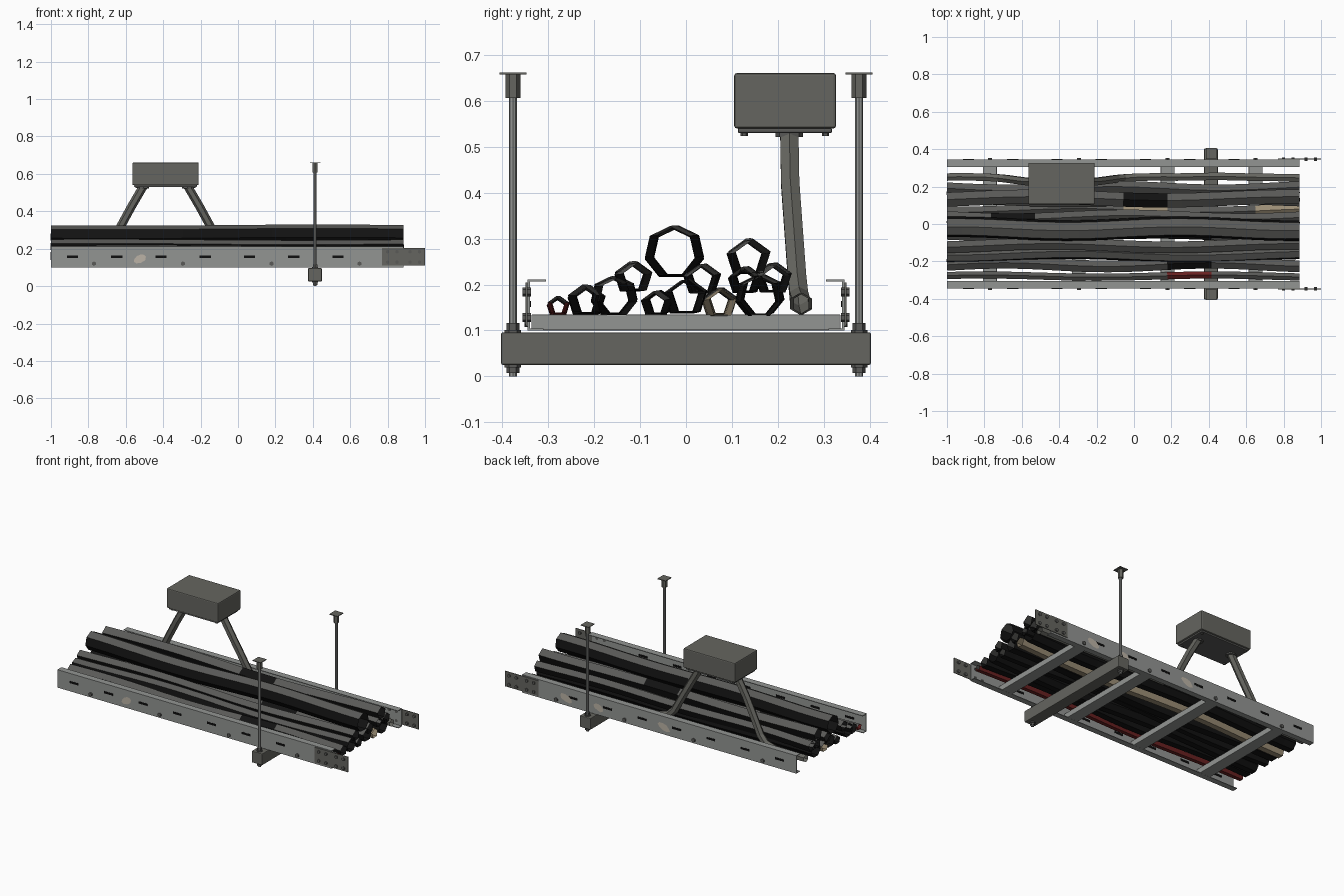
import bpy, bmesh, math, random
from mathutils import Vector

if "Cube" in bpy.data.objects:
    bpy.data.objects.remove(bpy.data.objects["Cube"])

random.seed(4)


def mat(name, rgb):
    m = bpy.data.materials.new(name)
    m.diffuse_color = (*rgb, 1)
    m.use_nodes = True
    m.node_tree.nodes["Principled BSDF"].inputs["Base Color"].default_value = m.diffuse_color
    return m


GALV = mat("galvanised steel", (0.29, 0.30, 0.29))
DARK = mat("dark grey steel", (0.13, 0.13, 0.115))
BOLT = mat("bolt grey", (0.10, 0.10, 0.095))
BLACK = mat("black cable", (0.006, 0.006, 0.006))
DUST = mat("dust grey", (0.10, 0.10, 0.095))
RED = mat("red cable", (0.14, 0.015, 0.015))
BEIGE = mat("beige cable", (0.33, 0.27, 0.18))
PATCH = mat("pale patch", (0.50, 0.45, 0.38))
SLOT = mat("slot black", (0.004, 0.004, 0.004))


def finish(bm, name, mats):
    me = bpy.data.meshes.new(name)
    bm.to_mesh(me)
    bm.free()
    for m in mats:
        me.materials.append(m)
    ob = bpy.data.objects.new(name, me)
    bpy.context.collection.objects.link(ob)
    return ob


def box(name, x, y, z, m, bevel=0):
    """Box given by (min, max) ranges."""
    bm = bmesh.new()
    bmesh.ops.create_cube(bm, size=1)
    for v in bm.verts:
        v.co = [(a + b) / 2 + c * abs(b - a) for (a, b), c in zip((x, y, z), v.co)]
    if bevel:
        bmesh.ops.bevel(bm, geom=bm.edges[:], offset=bevel, segments=2, affect='EDGES', profile=0.5)
    return finish(bm, name, [m])


def rod(name, p, q, r, sides, m):
    """Capped prism from p to q."""
    p, q = Vector(p), Vector(q)
    d = q - p
    bm = bmesh.new()
    bmesh.ops.create_cone(bm, cap_ends=True, segments=sides, radius1=r, radius2=r, depth=d.length)
    rot = d.to_track_quat('Z', 'Y')
    for v in bm.verts:
        v.co = rot @ v.co + (p + q) / 2
    return finish(bm, name, [m])


def tube(name, pts, r, sides, mats, dusty=None):
    """Open tube along pts (running +x); dusty(i) says if ring i has dust on its upper faces."""
    bm = bmesh.new()
    side, rings = Vector((0, 1, 0)), []
    for i, c in enumerate(pts):
        t = (Vector(pts[min(i + 1, len(pts) - 1)]) - Vector(pts[max(i - 1, 0)])).normalized()
        up = t.cross(side).normalized()
        s = up.cross(t)
        rings.append([bm.verts.new(Vector(c) + r * (up * math.cos(a) - s * math.sin(a)))
                      for a in (math.tau * k / sides for k in range(sides))])
    for i in range(len(rings) - 1):
        for k in range(sides):
            n = (k + 1) % sides
            f = bm.faces.new((rings[i][k], rings[i][n], rings[i + 1][n], rings[i + 1][k]))
            f.normal_update()
            if dusty and dusty(i) and f.normal.z > 0.5:
                f.material_index = 1
    return finish(bm, name, mats)


X0, X1 = -1.0, 0.885
RUNGS = (-0.77, -0.295, 0.18, 0.65)

# Side rails with flanges, slots, bolts and splice plates
for s, tag in ((-1, "front"), (1, "back")):
    def ys(a, b):
        return (min(s * a, s * b), max(s * a, s * b))
    prof = [(0.305, 0.211), (0.345, 0.211), (0.345, 0.1), (0.31, 0.1), (0.31, 0.104),
            (0.340, 0.104), (0.340, 0.207), (0.305, 0.207)]
    bm = bmesh.new()
    f = bm.faces.new([bm.verts.new((X0, s * y, z)) for y, z in prof])
    ex = bmesh.ops.extrude_face_region(bm, geom=[f])
    for v in ex["geom"]:
        if isinstance(v, bmesh.types.BMVert):
            v.co.x = X1
    bmesh.ops.recalc_face_normals(bm, faces=bm.faces[:])
    finish(bm, tag + "_rail", [GALV])
    for i in range(7):
        x = -0.885 + 0.2365 * i
        box(f"{tag}_rail_slot_{i}", (x - 0.03, x + 0.03), ys(0.338, 0.3465), (0.151, 0.164), SLOT)
    for i, x in enumerate(RUNGS):
        rod(f"{tag}_rail_bolt_{i}", (x, s * 0.34, 0.12), (x, s * 0.352, 0.12), 0.012, 6, BOLT)
    box(tag + "_splice_plate", (0.77, 1.0), ys(0.3455, 0.3495), (0.11, 0.205), DARK)
    for i, x in enumerate((0.80, 0.85, 0.92, 0.97)):
        for z in (0.128, 0.184):
            rod(f"{tag}_splice_bolt_{i}", (x, s * 0.338, z), (x, s * 0.356, z), 0.010, 6, BOLT)

# Pale worn patches on the rail faces
for i, (x, s, w) in enumerate(((-0.525, -1, 0.036), (0.58, 1, 0.045), (0.36, 1, 0.032), (-0.09, 1, 0.042))):
    bm = bmesh.new()
    vs = []
    for k in range(9):
        a, q = math.tau * k / 9, random.uniform(0.85, 1.1)
        vs.append(bm.verts.new((x + w * q * math.cos(a), s * 0.3468,
                                0.147 + 0.023 * q * math.sin(a) + 0.25 * w * math.cos(a))))
    f = bm.faces.new(vs if s < 0 else vs[::-1])
    finish(bm, f"worn_patch_{i}", [PATCH])

# Rungs
for i, x in enumerate(RUNGS):
    box(f"rung_{i}", (x - 0.037, x + 0.037), (-0.337, 0.337), (0.1005, 0.135), GALV, 0.003)

# Cables: y, z, radius, colour, sections left without dust
CABLES = [(-0.283, 0.152, 0.020, RED, (5,)), (-0.226, 0.164, 0.033, BLACK, (5,)),
          (-0.147, 0.174, 0.042, BLACK, ()), (-0.105, 0.215, 0.033, BLACK, ()),
          (-0.072, 0.158, 0.027, BLACK, (4, 5)), (0.005, 0.172, 0.040, BLACK, (0, 5)),
          (-0.035, 0.270, 0.056, BLACK, ()), (0.035, 0.210, 0.033, BLACK, (1,)),
          (0.080, 0.160, 0.031, BEIGE, (4, 7)), (0.122, 0.208, 0.029, BLACK, ()),
          (0.163, 0.175, 0.045, BLACK, ()), (0.146, 0.258, 0.040, BLACK, (4,)),
          (0.197, 0.212, 0.033, BLACK, ())]
N = 24
for n, (y, z, r, m, bare) in enumerate(CABLES):
    ph, fr = random.uniform(0, 6.28), random.uniform(4, 6)
    amp = 0.006 if r < 0.025 else 0.010
    pts = []
    for i in range(N + 1):
        x = X0 + (X1 - X0) * i / N
        sway = amp * (math.sin(fr * x + ph) - math.sin(fr * X1 + ph))
        pts.append((x, y + sway, z + 0.003 * math.sin(3 * x + ph)))
    tube(f"cable_{n}", pts, r, 7 if r > 0.041 else 5, [m, DUST], lambda i: i // 3 not in bare)

# Junction box with base plate, screws, glands and two conduits
box("junction_box", (-0.565, -0.21), (0.105, 0.327), (0.54, 0.661), DARK, 0.006)
box("junction_box_base", (-0.555, -0.22), (0.113, 0.318), (0.530, 0.541), BOLT, 0.003)
for x in (-0.54, -0.235):
    for y in (0.127, 0.304):
        rod("base_screw", (x, y, 0.524), (x, y, 0.531), 0.008, 6, BOLT)
cx = -0.3875
path = [(0.118, 0.225, 0.535), (0.185, 0.227, 0.42), (0.245, 0.235, 0.31), (0.295, 0.242, 0.215),
        (0.335, 0.246, 0.175), (0.40, 0.250, 0.160), (0.55, 0.253, 0.158), (0.613, 0.251, 0.158)]
right = [(cx + a, y, z) for a, y, z in path]
right += [(0.45, 0.255, 0.158), (0.65, 0.25, 0.158), (X1, 0.247, 0.158)]
left = [(cx - a, y, z) for a, y, z in reversed(path)]
for tag, pts in (("left", left), ("right", right)):
    tube(tag + "_conduit", pts, 0.023, 6, [DARK])
for x in (cx - 0.118, cx + 0.118):
    rod("conduit_gland", (x, 0.225, 0.522), (x, 0.225, 0.532), 0.030, 8, BOLT)

# Support strut hung on two threaded rods
box("support_strut", (0.375, 0.448), (-0.403, 0.403), (0.025, 0.096), DARK, 0.004)
for s, tag in ((-1, "front"), (1, "back")):
    x, y = 0.412, s * 0.377
    rod(tag + "_hanger_rod", (x, y, 0.0), (x, y, 0.655), 0.0085, 8, GALV)
    rod(tag + "_hanger_coupling", (x, y, 0.607), (x, y, 0.659), 0.016, 6, DARK)
    box(tag + "_ceiling_plate", (x - 0.028, x + 0.028), (y - 0.029, y + 0.029), (0.658, 0.662), DARK)
    for part, z0, z1, r in (("upper_washer", 0.096, 0.101, 0.018), ("upper_nut", 0.100, 0.116, 0.014),
                            ("lower_washer", 0.019, 0.025, 0.018), ("lower_nut", 0.007, 0.020, 0.014)):
        rod(f"{tag}_{part}", (x, y, z0), (x, y, z1), r, 6, BOLT)
